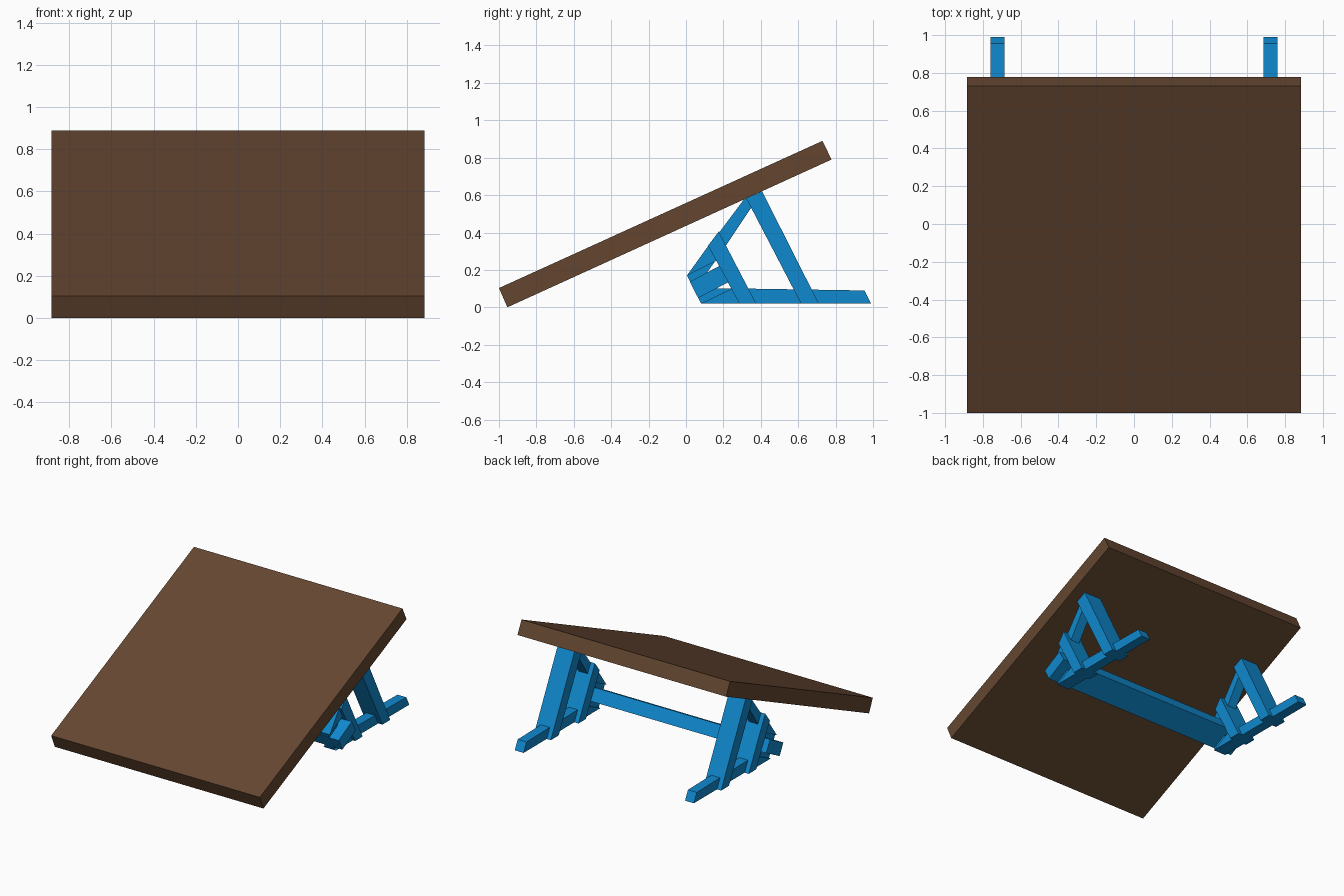
import bpy, bmesh

if "Cube" in bpy.data.objects:
    bpy.data.objects.remove(bpy.data.objects["Cube"])


def material(name, colour):
    m = bpy.data.materials.new(name)
    m.diffuse_color = (*colour, 1)
    m.use_nodes = True
    m.node_tree.nodes["Principled BSDF"].inputs["Base Color"].default_value = m.diffuse_color
    return m


brown = material("brown wood", (0.128, 0.062, 0.030))
blue = material("blue paint", (0.005, 0.25, 0.62))


def prism(name, outline, x0, x1, mat):
    """Extrude a side-view outline of (y, z) points from x0 to x1."""
    bm = bmesh.new()
    face = bm.faces.new([bm.verts.new((x0, y, z)) for y, z in outline])
    ext = bmesh.ops.extrude_face_region(bm, geom=[face])
    verts = [g for g in ext["geom"] if isinstance(g, bmesh.types.BMVert)]
    bmesh.ops.translate(bm, verts=verts, vec=(x1 - x0, 0, 0))
    bmesh.ops.recalc_face_normals(bm, faces=bm.faces)
    me = bpy.data.meshes.new(name)
    bm.to_mesh(me)
    bm.free()
    me.materials.append(mat)
    ob = bpy.data.objects.new(name, me)
    bpy.context.collection.objects.link(ob)
    return ob


# tilted board
prism("board", [(-1, 0.103), (-0.955, 0.0), (0.778, 0.79), (0.73, 0.89)],
      -0.885, 0.885, brown)

# long cross beam joining the two supports
prism("cross_beam", [(0.02, 0.137), (0.065, 0.05), (0.228, 0.135), (0.18, 0.222)],
      -0.84, 0.84, blue)

# side-view outlines of one support, with inner and outer x
parts = {
    "foot": ([(0.08, 0.02), (0.99, 0.02), (0.955, 0.09), (0.33, 0.10),
              (0.12, 0.10), (0.045, 0.09)], 0.685, 0.76),
    "diagonal_brace": ([(0.005, 0.17), (0.045, 0.09), (0.19, 0.295),
                        (0.35, 0.535), (0.37, 0.60), (0.308, 0.575)], 0.685, 0.76),
    "rear_leg": ([(0.615, 0.02), (0.71, 0.02), (0.407, 0.62), (0.322, 0.583)],
                 0.65, 0.795),
    "short_post": ([(0.285, 0.02), (0.375, 0.02), (0.175, 0.405), (0.118, 0.33)],
                   0.65, 0.795),
    "upper_wedge": ([(0.005, 0.17), (0.165, 0.25), (0.12, 0.33)], 0.67, 0.775),
    "lower_wedge": ([(0.08, 0.02), (0.285, 0.02), (0.245, 0.10)], 0.67, 0.775),
}
for side, s in (("right", 1), ("left", -1)):
    for name, (outline, a, b) in parts.items():
        prism(f"{side}_{name}", outline, s * a, s * b, blue)
